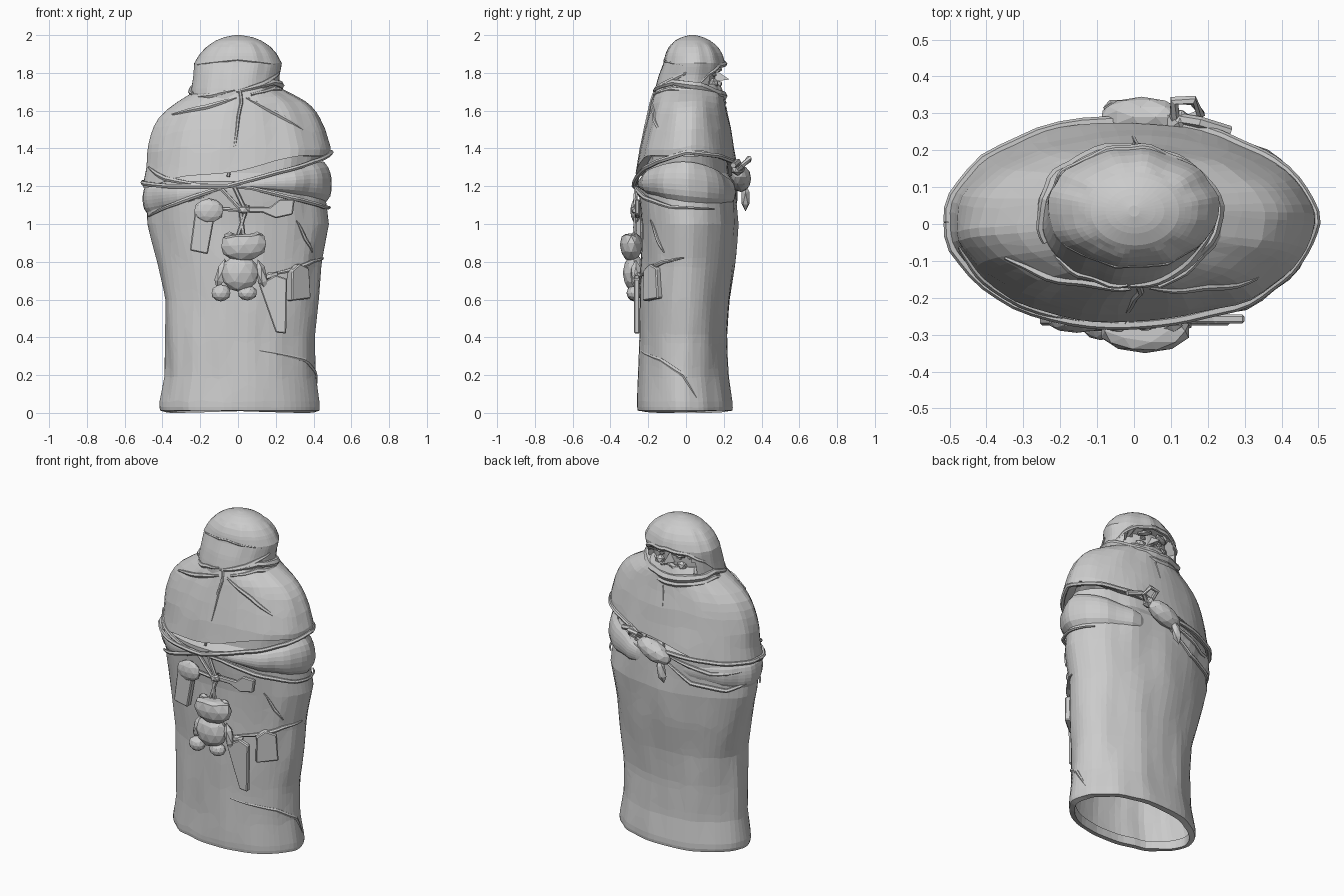
import bpy, bmesh
from math import sin, cos, pi, radians, sqrt
from mathutils import Vector, Euler, noise

if "Cube" in bpy.data.objects:
    bpy.data.objects.remove(bpy.data.objects["Cube"])

# Cross-sections: z, x min, x max, y min, y max
BODY = [(0, -.405, .425, -.255, .245), (.04, -.415, .43, -.26, .25), (.2, -.385, .41, -.25, .225),
        (.4, -.385, .405, -.245, .22), (.6, -.39, .425, -.24, .235), (.8, -.43, .44, -.24, .26),
        (1.0, -.475, .475, -.24, .275), (1.2, -.485, .455, -.255, .265), (1.3, -.475, .46, -.245, .255),
        (1.4, -.475, .48, -.235, .24), (1.5, -.45, .455, -.215, .23), (1.58, -.405, .42, -.195, .215),
        (1.64, -.33, .37, -.18, .205), (1.69, -.25, .28, -.165, .2), (1.74, -.18, .18, -.14, .18)]
HEAD = [(1.62, -.24, .21, -.17, .18), (1.7, -.25, .215, -.165, .195), (1.78, -.24, .215, -.145, .205),
        (1.85, -.235, .23, -.12, .205), (1.9, -.205, .205, -.11, .19), (1.94, -.165, .17, -.09, .165),
        (1.97, -.12, .125, -.06, .13), (1.99, -.07, .075, -.02, .09), (2.0, -.015, .015, .02, .05)]


def section(table, z):
    z = min(max(z, table[0][0]), table[-1][0])
    for a, b in zip(table, table[1:]):
        if z <= b[0]:
            f = (z - a[0]) / (b[0] - a[0])
            return [p + (q - p) * f for p, q in zip(a[1:], b[1:])]


def surf(t, z, off=0, table=BODY, rough=.012):
    """Point on the cloth at angle t (radians, -pi/2 = front)."""
    x0, x1, y0, y1 = section(table, z)
    off += rough * noise.noise(Vector((cos(t) * 3.2, sin(t) * 3.2, z * 2.6)))
    return Vector(((x0 + x1) / 2 + ((x1 - x0) / 2 + off) * cos(t),
                   (y0 + y1) / 2 + ((y1 - y0) / 2 + off) * sin(t), z))


def finish(name, bm, decimate=None):
    bmesh.ops.recalc_face_normals(bm, faces=bm.faces)
    me = bpy.data.meshes.new(name)
    bm.to_mesh(me)
    bm.free()
    ob = bpy.data.objects.new(name, me)
    bpy.context.collection.objects.link(ob)
    if decimate:
        ob.modifiers.new("facets", 'DECIMATE').ratio = decimate
    return ob


def sheet(name, rows, closed=True, cap=False, decimate=None):
    bm = bmesh.new()
    vs = [[bm.verts.new(p) for p in r] for r in rows]
    n = len(rows[0])
    for a, b in zip(vs, vs[1:]):
        for i in range(n if closed else n - 1):
            j = (i + 1) % n
            bm.faces.new((a[i], a[j], b[j], b[i]))
    if cap:
        bm.faces.new(vs[-1])
    return finish(name, bm, decimate)


def tube(name, pts, r, taper=False):
    """Six-sided cord through points."""
    pts = [Vector(p) for p in pts]
    rows = []
    for i, p in enumerate(pts):
        d = (pts[min(i + 1, len(pts) - 1)] - pts[max(i - 1, 0)]).normalized()
        u = d.cross(Vector((0, 0, 1)) if abs(d.z) < .9 else Vector((0, 1, 0))).normalized()
        w = d.cross(u)
        k = r * (.35 + .65 * sin(pi * i / (len(pts) - 1)) if taper else 1)
        rows.append([p + (u * cos(a * pi / 3) + w * sin(a * pi / 3)) * k for a in range(6)])
    return sheet(name, rows, cap=True)


def cord(name, keys, r=.011, off=.012, taper=False, table=BODY):
    """Cord lying on the cloth through (degrees, z) keys."""
    pts = []
    for (t0, z0), (t1, z1) in zip(keys, keys[1:]):
        for k in range(6):
            f = k / 6
            pts.append(surf(radians(t0 + (t1 - t0) * f), z0 + (z1 - z0) * f, off, table))
    pts.append(surf(radians(keys[-1][0]), keys[-1][1], off, table))
    return tube(name, pts, r, taper)


def blob(name, loc, size, rot=(0, 0, 0), flat_top=None, sub=2):
    bm = bmesh.new()
    bmesh.ops.create_icosphere(bm, subdivisions=sub, radius=1)
    m = Euler([radians(a) for a in rot]).to_matrix()
    for v in bm.verts:
        if flat_top is not None:
            v.co.z = min(v.co.z, flat_top)
        v.co = m @ Vector([c * s for c, s in zip(v.co, size)]) + Vector(loc)
    return finish(name, bm)


def plate(name, pts, y0, y1):
    """Flat bag: outline of (x, z) extruded between two depths."""
    bm = bmesh.new()
    f = bm.faces.new([bm.verts.new((x, y1, z)) for x, z in pts])
    new = bmesh.ops.extrude_face_region(bm, geom=[f])['geom']
    bmesh.ops.translate(bm, vec=(0, y0 - y1, 0), verts=[g for g in new if isinstance(g, bmesh.types.BMVert)])
    bmesh.ops.bevel(bm, geom=bm.edges[:], offset=.006, segments=1, affect='EDGES')
    return finish(name, bm)


N = 64
ANG = [2 * pi * i / N for i in range(N)]

# Robe, open below with a rim turned inward
zs = [.012, .03, .06] + [.1 + .045 * i for i in range(29)]
rows = [[surf(t, .06, -.035) for t in ANG], [surf(t, 0, -.03) for t in ANG]]
rows[1] = [Vector((p.x, p.y, .006 - .006 * cos(t * 2 + 1))) for p, t in zip(rows[1], ANG)]
rows += [[surf(t, z, -.03 if z > 1.24 else 0) for t in ANG] for z in zs]
sheet("robe", rows, decimate=.5)

# Shoulder cape with slanted hem turned under
hem = [1.29 + .09 * cos(t) + .012 * sin(5 * t) for t in ANG]
rows = [[surf(t, h + .02, -.05) for t, h in zip(ANG, hem)]]
for k in range(13):
    f = k / 12
    rows.append([surf(t, h + (1.74 - h) * f, .02 * (1 - f) ** 2) for t, h in zip(ANG, hem)])
sheet("cape", rows, cap=True, decimate=.55)


# Bulging sleeves tucked below the cape
def sleeve(name, d0, d1, bot, top, amp):
    rows = []
    for j in range(8):
        v = j / 7
        row = []
        for i in range(25):
            u = i / 24
            s = sqrt(sin(pi * u)) if 0 < u < 1 else 0
            mid, half = (bot(u) + top(u)) / 2, (top(u) - bot(u)) / 2 * (.25 + .75 * s)
            row.append(surf(radians(d0 + (d1 - d0) * u), mid + half * (2 * v - 1),
                            amp * s * sin(pi * v) ** .6 - .012 + .01 * s, rough=.02))
        rows.append(row)
    sheet(name, rows, closed=False)


sleeve("right_sleeve", -85, 75, lambda u: 1.17 - .1 * u, lambda u: 1.25 + .08 * sin(pi * u), .045)
sleeve("left_sleeve", 100, 265, lambda u: 1.1 - .06 * sin(pi * u) + .04 * u, lambda u: 1.21, .022)

# Waist rope and crossing folds
cord("waist_rope", [(-180, 1.22), (-135, 1.2), (-95, 1.2), (-65, 1.27), (-35, 1.33), (0, 1.38), (40, 1.36),
                    (65, 1.33), (90, 1.25), (135, 1.225), (180, 1.22)], .013, .022)
cord("rope_low_left", [(-70, 1.26), (-100, 1.19), (-130, 1.11), (-165, 1.04)], .013, .012, True)
cord("rope_low_right", [(-120, 1.215), (-80, 1.19), (-55, 1.14), (-20, 1.09), (30, 1.08)], .013, .014, True)
cord("rope_upper_left", [(-165, 1.3), (-140, 1.24), (-100, 1.19)], .014, .015, True)
cord("drape_fold_a", [(90, 1.2), (115, 1.08), (145, 1.05), (185, 1.12)], .014, .004, True)
cord("drape_fold_b", [(95, 1.22), (130, 1.15), (170, 1.17)], .014, .006, True)
cord("shoulder_fold_a", [(-85, 1.67), (-60, 1.58), (-35, 1.47)], .014, 0, True)
cord("shoulder_fold_b", [(-95, 1.67), (-120, 1.62), (-150, 1.58)], .014, 0, True)
cord("back_seam", [(-90, 1.71), (-91, 1.5), (-95, 1.25)], .009, .003)
cord("chest_seam", [(90, 1.62), (91, 1.4), (92, 1.26)], .007, 0)
cord("skirt_fold", [(-75, .33), (-30, .28), (0, .2), (15, .08)], .012, -.003, True)
cord("side_cord", [(-50, 1.02), (-40, .92), (-30, .85)], .01, .004, True)
cord("pouch_cord", [(-78, .72), (-55, .75), (-30, .8), (-5, .82)], .012, .008, True)

# Hood with recessed face opening
rows = []
for k in range(25):
    z = 1.62 + .38 * sin(pi / 2 * k / 24)
    row = []
    for t in ANG:
        p = surf(t, z, 0, HEAD, .008 if z < 1.96 else 0)
        if p.y > .03 and (p.x / .165) ** 2 + ((z - 1.755) / .085) ** 2 < 1:
            p.y -= .05
        row.append(p)
    rows.append(row)
sheet("hood", rows, cap=True, decimate=.6)
cord("hood_brim", [(12, 1.73), (30, 1.79), (55, 1.835), (90, 1.85), (125, 1.835), (150, 1.79), (168, 1.73)],
     .014, -.004, True, HEAD)

# Scarf wound round the neck
for i, (dz, off, r) in enumerate([(0, .004, .026), (-.035, .01, .022)]):
    cord("scarf_%d" % i, [(-70, 1.72 + dz), (-30, 1.75 + dz), (15, 1.73 + dz), (50, 1.69 + dz), (90, 1.675 + dz),
                          (130, 1.69 + dz), (165, 1.72 + dz), (200, 1.69 + dz)], r, off, True, HEAD)
cord("nape_fold_right", [(-10, 1.8), (-50, 1.74), (-88, 1.7)], .016, 0, True, HEAD)
cord("nape_fold_left", [(-165, 1.67), (-125, 1.68), (-90, 1.71)], .014, 0, True, HEAD)
cord("nape_band", [(-165, 1.84), (-90, 1.87), (-20, 1.84)], .007, -.002, True, HEAD)

# Face
bm = bmesh.new()
v = [bm.verts.new(p) for p in [(0, .155, 1.815), (-.03, .15, 1.755), (.03, .15, 1.755), (0, .23, 1.765)]]
for f in ((0, 1, 3), (0, 3, 2), (1, 2, 3)):
    bm.faces.new([v[i] for i in f])
finish("nose", bm)
for s, side in ((-1, "left"), (1, "right")):
    blob(side + "_brow", (s * .06, .165, 1.815), (.05, .025, .014), (0, s * 12, -s * 20), sub=1)
    blob(side + "_eye", (s * .06, .15, 1.79), (.02, .014, .011), sub=1)
    blob(side + "_cheek", (s * .075, .145, 1.745), (.035, .03, .028), sub=1)
    blob(side + "_moustache", (s * .03, .17, 1.738), (.04, .022, .012), (0, s * 25, -s * 15), sub=1)
blob("chin", (0, .155, 1.705), (.06, .03, .022), sub=1)

# Plush toy hanging at the front
blob("toy_head", (.03, -.29, .89), (.125, .06, .09), (0, -4, 0), .62)
blob("toy_body", (.01, -.275, .74), (.1, .06, .1))
blob("toy_arm_left", (-.09, -.265, .735), (.03, .03, .085), (0, 14, 0), sub=1)
blob("toy_arm_right", (.125, -.265, .73), (.03, .03, .085), (0, -14, 0), sub=1)
blob("toy_foot_left", (-.09, -.275, .635), (.052, .04, .045))
blob("toy_foot_right", (.05, -.275, .635), (.052, .04, .04))
for i, x in enumerate((-.045, .1)):
    blob("toy_ear_%d" % i, (x, -.275, .935), (.035, .02, .025), sub=1)

# Cords and bow above the toy
for i, (a, b) in enumerate([((-.1, 1.2), (.02, 1.07)), ((-.03, 1.22), (.04, 1.07)), ((.01, 1.1), (.03, .93)),
                            ((.05, 1.1), (.0, .94)), ((-.1, 1.08), (.06, 1.07))]):
    tube("hanging_cord_%d" % i, [(a[0], -.262, a[1]), ((a[0] + b[0]) / 2, -.268, (a[1] + b[1]) / 2),
                                 (b[0], -.272, b[1])], .011)
blob("bow_knot", (.03, -.27, 1.075), (.035, .022, .025), sub=1)
plate("bow_tail", [(.03, 1.06), (.13, 1.06), (.2, 1.03), (.29, 1.05), (.3, 1.13), (.22, 1.13), (.17, 1.09), (.05, 1.09)],
      -.27, -.245)

# Bags and strips
plate("left_bag", [(-.255, .86), (-.16, .84), (-.12, 1.06), (-.225, 1.09)], -.275, -.235)
blob("left_bag_top", (-.155, -.265, 1.07), (.08, .03, .065))
plate("long_strip", [(.11, .68), (.2, .425), (.255, .42), (.26, .71), (.2, .73)], -.275, -.245)
side = plate("side_pouch", [(-.075, -.09), (.055, -.09), (.06, .07), (.0, .1), (-.055, .07)], -.02, .03)
side.location = (.325, -.175, .69)
side.rotation_euler = (0, radians(-6), radians(38))
blob("strip_knot", (.17, -.25, .725), (.05, .02, .02), (0, -15, 0), sub=1)

# Rear bundle tied to the rope
blob("bundle", (.02, .29, 1.24), (.12, .055, .06), (0, -22, 0))
blob("bundle_tail", (-.05, .315, 1.14), (.03, .025, .075), (0, 14, 0), sub=1)
blob("bundle_knot", (.12, .275, 1.29), (.04, .04, .035), sub=1)
tube("bundle_loop", [(.11, .28, 1.3), (.11, .335, 1.34), (.16, .335, 1.35), (.18, .3, 1.31), (.13, .275, 1.28)], .014)
tube("bundle_end", [(.12, .285, 1.3), (.18, .275, 1.33), (.26, .25, 1.31)], .016)
